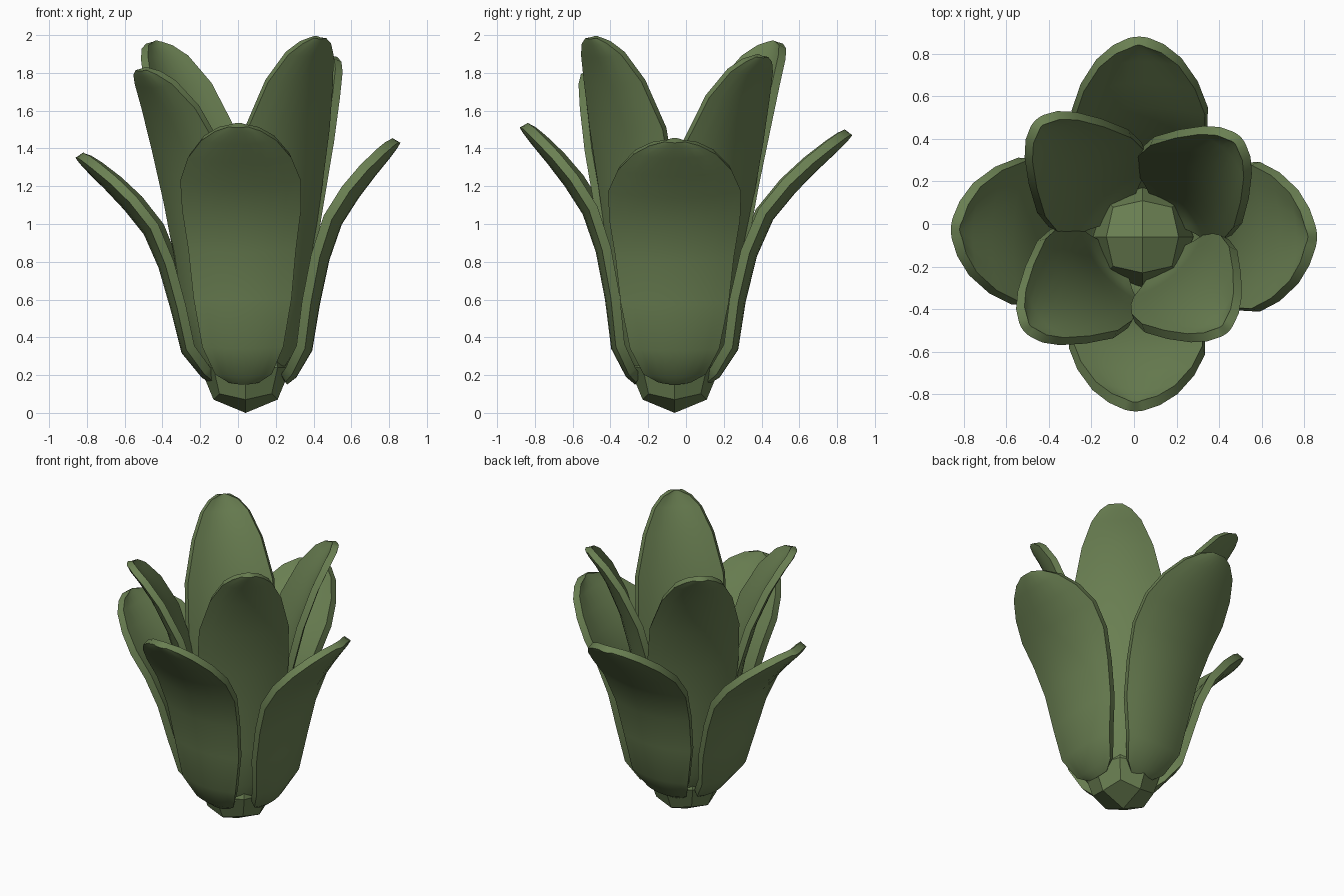
import bpy, bmesh, math
from mathutils import Vector

if "Cube" in bpy.data.objects:
    bpy.data.objects.remove(bpy.data.objects["Cube"])

green = bpy.data.materials.new("leaf green")
green.diffuse_color = (0.145, 0.215, 0.085, 1)
green.use_nodes = True
green.node_tree.nodes["Principled BSDF"].inputs["Base Color"].default_value = green.diffuse_color
CENTRE = Vector((0.04, -0.06, 0))

# Leaf profiles: (distance from core axis, height, half width)
OUTER = [(.20, .15, .08), (.25, .19, .15), (.33, .34, .215), (.36, .60, .26),
         (.41, .85, .285), (.485, 1.05, .315), (.59, 1.20, .32), (.69, 1.32, .275),
         (.78, 1.42, .20), (.83, 1.48, .12), (.85, 1.51, .05)]
INNER = [(.20, .20, .08), (.26, .35, .18), (.285, .60, .235), (.315, .90, .27),
         (.36, 1.20, .295), (.43, 1.50, .29), (.52, 1.75, .23), (.595, 1.90, .16),
         (.635, 1.965, .10), (.65, 2.0, .045)]


def leaf(name, profile, tip, width=1.0, cup=0.22, shift=0.0, bow=0.0, thick=0.045, cols=8):
    """Cupped leaf running from the core to the given tip point."""
    tip = Vector(tip)
    d = tip - CENTRE
    d.z = 0
    reach = d.length
    d.normalize()
    s = Vector((-d.y, d.x, 0))
    r0, z0, _ = profile[0]
    kr = (reach - r0 - shift) / (profile[-1][0] - r0)
    kz = (tip.z - z0) / (profile[-1][1] - z0)
    rows = []
    for r, z, w in profile:
        t = (z - z0) / (profile[-1][1] - z0)
        rows.append((r0 + shift + (r - r0) * kr + bow * math.sin(math.pi * t),
                     z0 + (z - z0) * kz, w * width))
    bm = bmesh.new()
    grid = []
    for i, (r, z, w) in enumerate(rows):
        a, b = rows[max(i - 1, 0)], rows[min(i + 1, len(rows) - 1)]
        t = Vector((b[0] - a[0], b[1] - a[1])).normalized()
        line = []
        for j in range(cols + 1):
            u = -1 + 2 * j / cols
            c = cup * w * u * u
            line.append(bm.verts.new(CENTRE + d * (r - c * t.y) + s * (w * u)
                                     + Vector((0, 0, z + c * t.x))))
        grid.append(line)
    for g, h in zip(grid, grid[1:]):
        for j in range(cols):
            bm.faces.new((g[j], g[j + 1], h[j + 1], h[j]))
    me = bpy.data.meshes.new(name)
    bm.to_mesh(me)
    bm.free()
    me.materials.append(green)
    ob = bpy.data.objects.new(name, me)
    bpy.context.collection.objects.link(ob)
    bpy.ops.object.select_all(action='DESELECT')
    ob.select_set(True)
    bpy.context.view_layer.objects.active = ob
    m = ob.modifiers.new("thickness", 'SOLIDIFY')
    m.thickness = thick
    m.offset = -1
    bpy.ops.object.modifier_apply(modifier=m.name)
    bpy.ops.object.shade_smooth_by_angle(angle=math.radians(40))


# Outer leaves, bending outwards
leaf("outer_leaf_right", OUTER, (.86, -.06, 1.43), 1.1, .17, .02, .03, .05)
leaf("outer_leaf_left", OUTER, (-.86, -.02, 1.35), 1.08, .17, -.03, .055, .05)
leaf("outer_leaf_front", OUTER, (0, -.88, 1.51), 1, .17, .01, .01, .05)
leaf("outer_leaf_back", OUTER, (.02, .88, 1.47), 1, .17, -.02, .01, .05)

# Inner leaves, taller and steeper
leaf("inner_leaf_front_right", INNER, (.44, -.51, 1.98))
leaf("inner_leaf_back_right", INNER, (.50, .41, 1.88))
leaf("inner_leaf_back_left", INNER, (-.46, .49, 1.95))
leaf("inner_leaf_front_left", INNER, (-.52, -.50, 1.81))

# Low-poly round core: a cube divided once and rounded
bm = bmesh.new()
bmesh.ops.create_cube(bm, size=2)
bmesh.ops.subdivide_edges(bm, edges=bm.edges[:], cuts=1, use_grid_fill=True)
for v in bm.verts:
    v.co = v.co.normalized() * 0.24 + CENTRE + Vector((0, 0, 0.24))
me = bpy.data.meshes.new("core")
bm.to_mesh(me)
bm.free()
me.materials.append(green)
bpy.context.collection.objects.link(bpy.data.objects.new("core", me))
